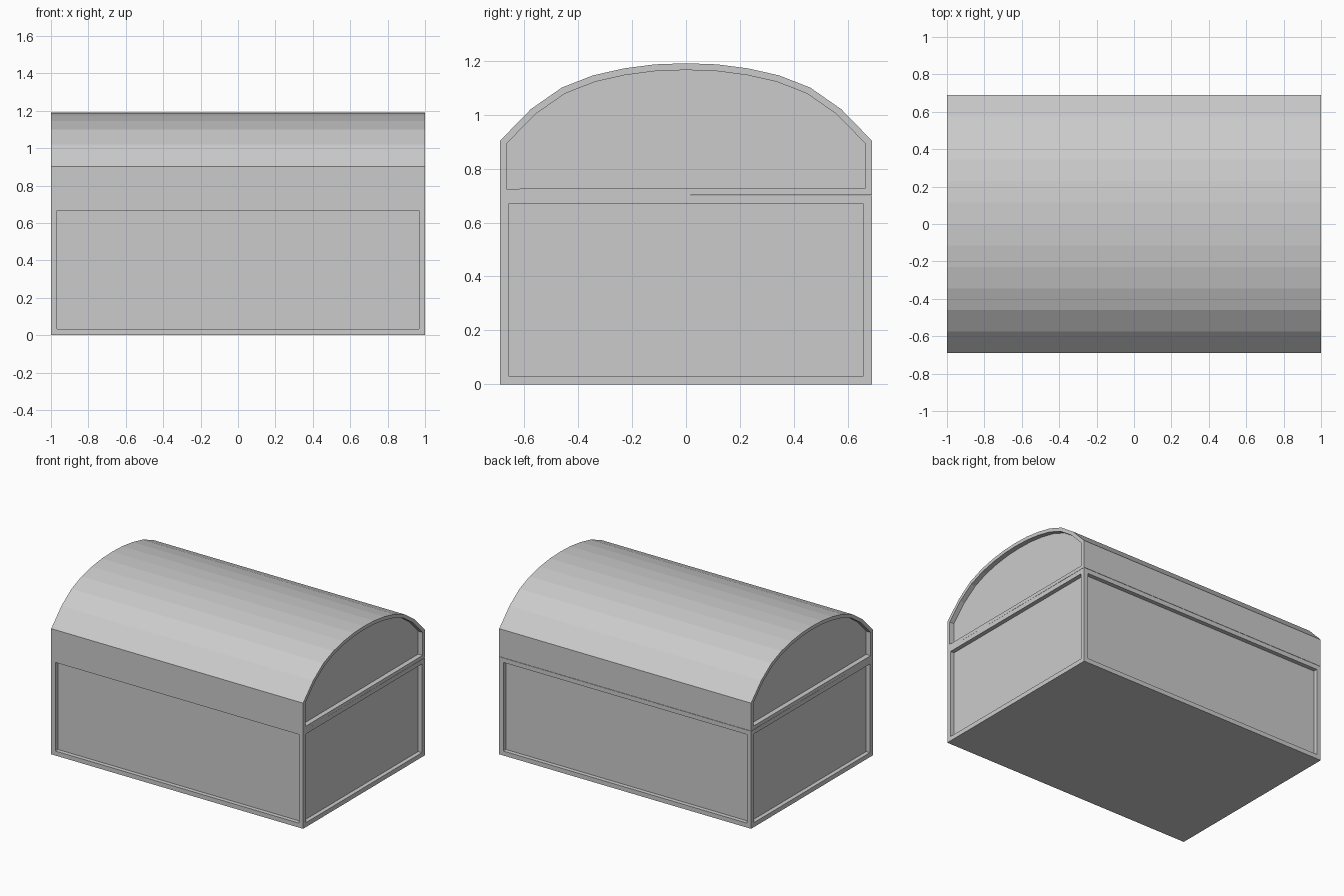
import bpy, bmesh
from mathutils import Vector

if "Cube" in bpy.data.objects:
    bpy.data.objects.remove(bpy.data.objects["Cube"])


def extruded(name, profile, half_len, picks, border, depth):
    """Extrude a y-z profile along x, then sink framed panels into picked faces."""
    bm = bmesh.new()
    face = bm.faces.new([bm.verts.new((-half_len, y, z)) for y, z in profile])
    ext = bmesh.ops.extrude_face_region(bm, geom=[face], use_keep_orig=True)
    moved = [g for g in ext["geom"] if isinstance(g, bmesh.types.BMVert)]
    bmesh.ops.translate(bm, verts=moved, vec=(2 * half_len, 0, 0))
    bmesh.ops.recalc_face_normals(bm, faces=bm.faces[:])
    bm.normal_update()
    panels = [f for f in bm.faces
              if any(f.normal.dot(Vector(d)) > 0.99 for d in picks)]
    # flat frame first, then straight-walled recess
    bmesh.ops.inset_individual(bm, faces=panels, thickness=border,
                               use_even_offset=True)
    bmesh.ops.inset_individual(bm, faces=panels, thickness=0, depth=-depth)
    mesh = bpy.data.meshes.new(name)
    bm.to_mesh(mesh)
    bm.free()
    obj = bpy.data.objects.new(name, mesh)
    bpy.context.collection.objects.link(obj)
    return obj


W, D, H = 1.0, 0.69, 0.70
ends = [(1, 0, 0), (-1, 0, 0)]
sides = [(0, 1, 0), (0, -1, 0)]

# chest body: box with recessed panels on all four walls
extruded("chest_body", [(-D, 0), (D, 0), (D, H), (-D, H)],
         W, ends + sides, 0.032, 0.03)

# domed lid: straight skirt and faceted arch, recessed at both ends
arch = [1.19, 1.186, 1.171, 1.145, 1.10, 1.02, 0.902]
step = D / 6
right = [(i * step, z) for i, z in enumerate(arch)][::-1]
left = [(-y, z) for y, z in right[-2::-1]]
extruded("chest_lid", [(-D, H), (D, H + 0.002)] + right + left,
         W, ends, 0.025, 0.035)
